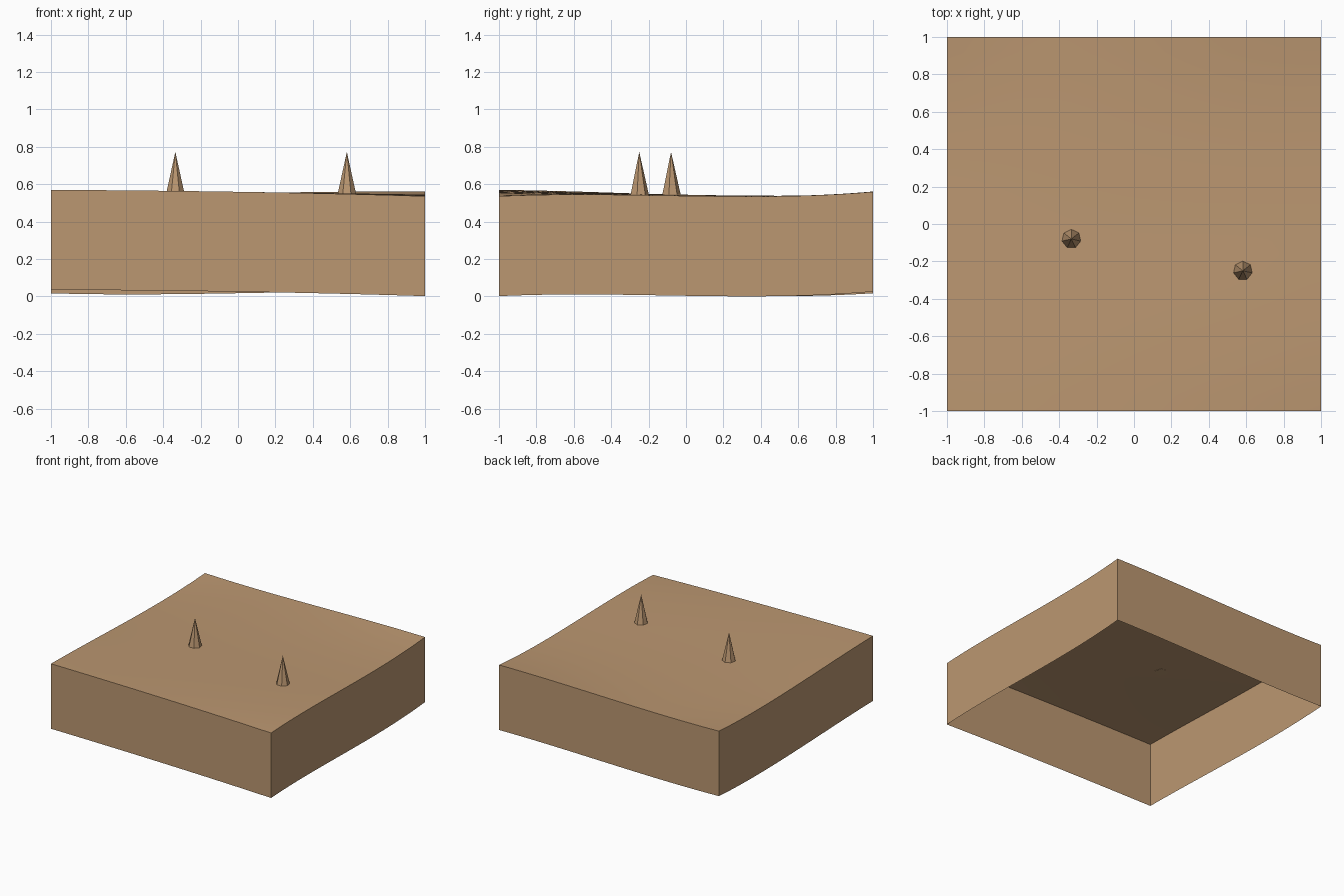
import bpy
import bmesh
import math

cube = bpy.data.objects.get("Cube")
if cube:
    bpy.data.objects.remove(cube, do_unlink=True)

# Sandy ground colour
sand = bpy.data.materials.new("sand")
sand.use_nodes = True
colour = (0.50, 0.31, 0.165, 1)
sand.diffuse_color = colour
sand.node_tree.nodes["Principled BSDF"].inputs["Base Color"].default_value = colour

# Gently rolling height field
DEPTH = 0.534
CELLS = 24
KNOTS_X = (-1, -0.4, 0.2, 1)
KNOTS_Y = (-1, -0.4, 0.25, 1)
HEIGHTS = (
    (0.57, 0.565, 0.556, 0.536),
    (0.555, 0.553, 0.55, 0.544),
    (0.537, 0.54, 0.538, 0.535),
    (0.551, 0.546, 0.555, 0.56),
)


def blend(knots, values, t):
    """Cubic through four points."""
    total = 0
    for i, a in enumerate(knots):
        weight = 1
        for j, b in enumerate(knots):
            if i != j:
                weight *= (t - b) / (a - b)
        total += weight * values[i]
    return total


def height(x, y):
    return blend(KNOTS_Y, [blend(KNOTS_X, row, x) for row in HEIGHTS], y)


def finish(name, bm):
    mesh = bpy.data.meshes.new(name)
    bm.to_mesh(mesh)
    bm.free()
    mesh.materials.append(sand)
    obj = bpy.data.objects.new(name, mesh)
    bpy.context.collection.objects.link(obj)
    return obj


# Terrain block: rolling top with a skirt that follows it, open below
bm = bmesh.new()
bmesh.ops.create_grid(bm, x_segments=CELLS, y_segments=CELLS, size=1)
for v in bm.verts:
    v.co.z = height(v.co.x, v.co.y)
rim = [e for e in bm.edges if e.is_boundary]
skirt = bmesh.ops.extrude_edge_only(bm, edges=rim)["geom"]
for v in skirt:
    if isinstance(v, bmesh.types.BMVert):
        v.co.z -= DEPTH
bmesh.ops.recalc_face_normals(bm, faces=bm.faces)
top = max(bm.faces, key=lambda f: f.calc_center_median().z)
if top.normal.z < 0:
    bmesh.ops.reverse_faces(bm, faces=bm.faces)
terrain = finish("terrain", bm)
bpy.ops.object.select_all(action="DESELECT")
terrain.select_set(True)
bpy.context.view_layer.objects.active = terrain
bpy.ops.object.shade_smooth_by_angle(angle=math.radians(30))

# Two seven-sided spikes standing on the terrain
TIP = 0.773
for name, x, y in (("right_spike", -0.335, -0.08), ("left_spike", 0.582, -0.25)):
    base = height(x, y) - 0.003
    bm = bmesh.new()
    bmesh.ops.create_cone(bm, cap_ends=True, segments=7, radius1=0.052,
                          radius2=0, depth=TIP - base)
    spike = finish(name, bm)
    spike.location = (x, y, (TIP + base) / 2)
